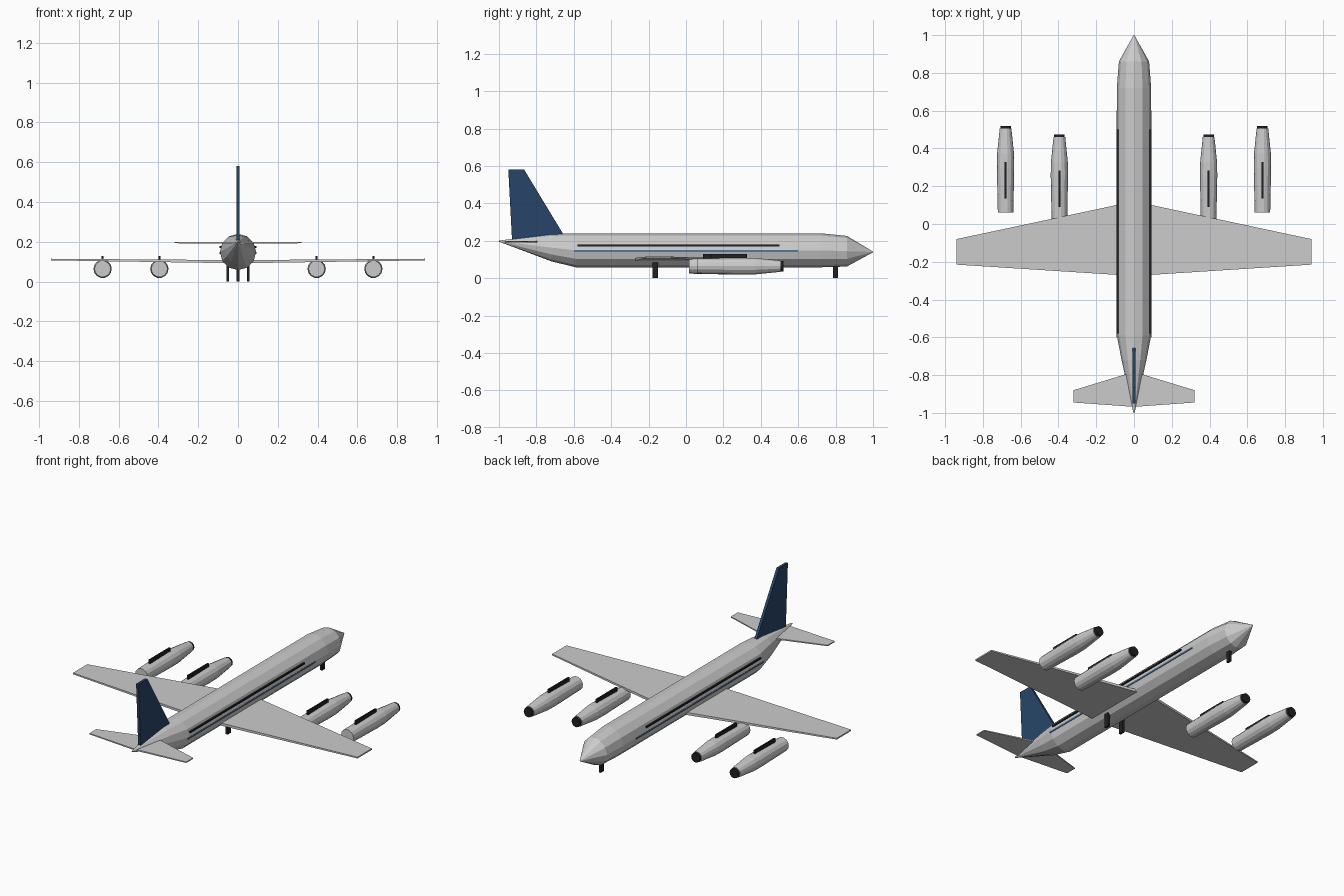
import bpy, bmesh, math

if "Cube" in bpy.data.objects:
    bpy.data.objects.remove(bpy.data.objects["Cube"])


def material(name, rgb):
    m = bpy.data.materials.new(name)
    m.diffuse_color = (*rgb, 1)
    m.use_nodes = True
    m.node_tree.nodes["Principled BSDF"].inputs["Base Color"].default_value = m.diffuse_color
    return m


NAVY = material("navy", (0.02, 0.06, 0.14))
BLUE = material("blue", (0.10, 0.18, 0.32))
DARK = material("dark", (0.015, 0.015, 0.018))


def finish(name, bm, mat=None):
    bmesh.ops.recalc_face_normals(bm, faces=bm.faces)
    me = bpy.data.meshes.new(name)
    bm.to_mesh(me)
    bm.free()
    ob = bpy.data.objects.new(name, me)
    bpy.context.collection.objects.link(ob)
    if mat:
        me.materials.append(mat)
    return ob


def tube(name, stations, sides, x=0, mat=None):
    """Loft round sections (y, centre z, radius x, radius z) along y."""
    bm = bmesh.new()
    rings = []
    for y, z, rx, rz in stations:
        rings.append([bm.verts.new((x + rx * math.cos(a), y, z + rz * math.sin(a)))
                      for a in (math.tau * i / sides for i in range(sides))])
    for a, b in zip(rings, rings[1:]):
        for i in range(sides):
            j = (i + 1) % sides
            bm.faces.new((a[i], a[j], b[j], b[i]))
    bm.faces.new(rings[0])
    bm.faces.new(rings[-1])
    return finish(name, bm, mat)


def loft(name, a, b, mat=None):
    """Join two matching end outlines into a closed solid."""
    bm = bmesh.new()
    va, vb = [[bm.verts.new(p) for p in s] for s in (a, b)]
    n = len(va)
    bm.faces.new(va)
    bm.faces.new(vb)
    for i in range(n):
        j = (i + 1) % n
        bm.faces.new((va[i], va[j], vb[j], vb[i]))
    return finish(name, bm, mat)


def slab(x, front, back, z, t):
    return [(x, front, z - t / 2), (x, back, z - t / 2), (x, back, z + t / 2), (x, front, z + t / 2)]


def box(name, x, y, z, mat):
    return loft(name, *[[(u, y[0], z[0]), (u, y[1], z[0]), (u, y[1], z[1]), (u, y[0], z[1])] for u in x], mat)


# Fuselage with pointed nose and raised tail
tube("fuselage", [(-1, 0.198, 0.003, 0.003), (-0.72, 0.163, 0.066, 0.073),
                  (-0.59, 0.149, 0.091, 0.091), (0.72, 0.149, 0.091, 0.091),
                  (0.86, 0.144, 0.08, 0.082), (1, 0.14, 0.002, 0.002)], 12)

# Fin
loft("tail_fin",
     [(-0.008, -0.65, 0.225), (0.008, -0.65, 0.225), (0.008, -0.93, 0.2), (-0.008, -0.93, 0.2)],
     [(-0.008, -0.865, 0.58), (0.008, -0.865, 0.58), (0.008, -0.95, 0.58), (-0.008, -0.95, 0.58)], NAVY)

for s, side in ((-1, "left"), (1, "right")):
    # Wing and tailplane
    loft(side + "_wing", slab(0, 0.12, -0.275, 0.1, 0.016), slab(s * 0.94, -0.08, -0.215, 0.111, 0.008))
    loft(side + "_tailplane", slab(0, -0.782, -0.968, 0.194, 0.008), slab(s * 0.32, -0.88, -0.945, 0.196, 0.006))

    # Engines with dark intakes and pylons
    for x, y, pos in ((0.395, 0.015, "inner"), (0.68, 0.06, "outer")):
        x *= s
        prof = [(0, 0.041), (0.24, 0.046), (0.31, 0.045), (0.445, 0.031)]
        tube(f"{side}_{pos}_engine", [(y + d, 0.064, r, r) for d, r in prof], 14, x)
        tube(f"{side}_{pos}_intake", [(y + d, 0.064, 0.028, 0.028) for d in (0.44, 0.46)], 14, x, DARK)
        box(f"{side}_{pos}_pylon", (x - 0.005, x + 0.005), (y + 0.075, y + 0.267), (0.09, 0.129), DARK)

    # Window band and stripe
    box(side + "_window_band", (s * 0.082, s * 0.092), (-0.58, 0.5), (0.17, 0.179), DARK)
    box(side + "_stripe", (s * 0.082, s * 0.092), (-0.6, 0.6), (0.14, 0.15), BLUE)

    # Main landing gear
    box(side + "_main_gear", (s * 0.044, s * 0.058), (-0.18, -0.149), (0, 0.09), DARK)

# Nose gear
box("nose_gear", (-0.007, 0.007), (0.785, 0.813), (0, 0.09), DARK)
